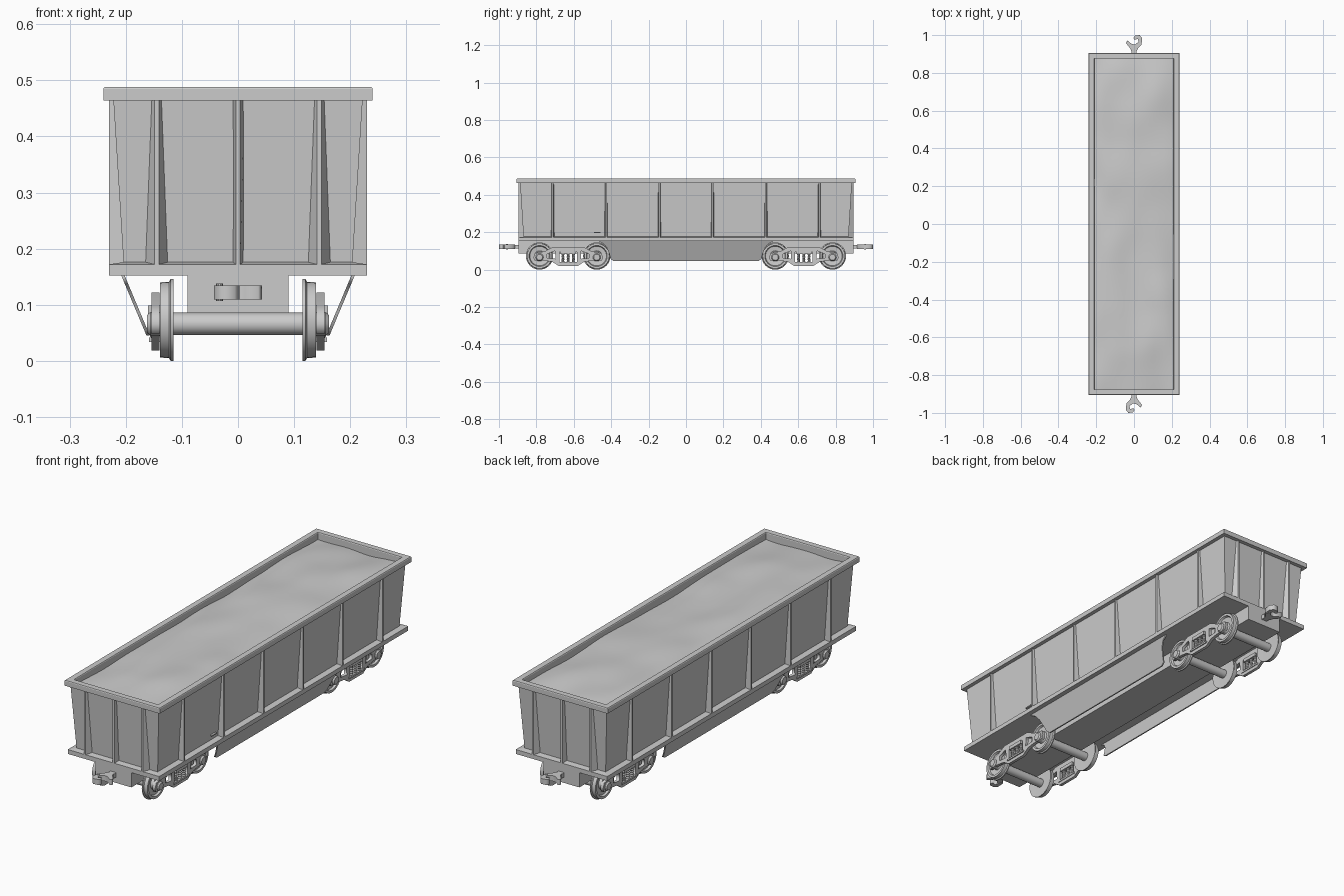
import bpy, bmesh, math
from mathutils import Vector, Matrix, noise

cube = bpy.data.objects.get("Cube")
if cube:
    bpy.data.objects.remove(cube)

SIDEWAYS = Matrix.Rotation(math.pi / 2, 4, 'Z') @ Matrix.Rotation(math.pi / 2, 4, 'X')


def add(name, bm, smooth=False):
    bmesh.ops.recalc_face_normals(bm, faces=bm.faces)
    mesh = bpy.data.meshes.new(name)
    bm.to_mesh(mesh)
    bm.free()
    obj = bpy.data.objects.new(name, mesh)
    bpy.context.collection.objects.link(obj)
    if smooth:
        bpy.ops.object.select_all(action='DESELECT')
        obj.select_set(True)
        bpy.context.view_layer.objects.active = obj
        bpy.ops.object.shade_smooth_by_angle(angle=math.radians(35))
    return obj


def box(name, centre, size):
    bm = bmesh.new()
    bmesh.ops.create_cube(bm, size=1, matrix=Matrix.Translation(centre) @ Matrix.Diagonal((*size, 1)))
    return add(name, bm)


def loft(name, rings):
    """Skin closed rings of equal length and cap both ends."""
    bm = bmesh.new()
    rows = [[bm.verts.new(p) for p in ring] for ring in rings]
    for a, b in zip(rows, rows[1:]):
        for i in range(len(a)):
            j = (i + 1) % len(a)
            bm.faces.new((a[i], a[j], b[j], b[i]))
    bm.faces.new(rows[0])
    bm.faces.new(rows[-1])
    return add(name, bm)


def lathe(name, profile, matrix, steps=32):
    """Spin (radius, height) points around the local z axis."""
    bm = bmesh.new()
    verts = [bm.verts.new((r, 0, h)) for r, h in profile]
    edges = [bm.edges.new(pair) for pair in zip(verts, verts[1:])]
    bmesh.ops.spin(bm, geom=verts + edges, cent=(0, 0, 0), axis=(0, 0, 1),
                   angle=math.tau, steps=steps)
    bmesh.ops.remove_doubles(bm, verts=bm.verts, dist=0.00005)
    bm.transform(matrix)
    return add(name, bm, True)


def plate(name, loops, thickness, matrix):
    """Flat outline with optional holes, given thickness."""
    curve = bpy.data.curves.new(name, 'CURVE')
    curve.dimensions, curve.fill_mode, curve.extrude = '2D', 'BOTH', thickness / 2
    for pts in loops:
        spline = curve.splines.new('POLY')
        spline.points.add(len(pts) - 1)
        for point, (u, v) in zip(spline.points, pts):
            point.co = (u, v, 0, 1)
        spline.use_cyclic_u = True
    source = bpy.data.objects.new(name + "_outline", curve)
    mesh = bpy.data.meshes.new_from_object(source)
    bpy.data.objects.remove(source)
    bm = bmesh.new()
    bm.from_mesh(mesh)
    bpy.data.meshes.remove(mesh)
    bmesh.ops.remove_doubles(bm, verts=bm.verts, dist=0.00005)
    bm.transform(matrix)
    return add(name, bm)


def mirrored(half):
    return half + [(-u, v) for u, v in reversed(half)]


def rect_ring(hx, hy, z):
    return [(-hx, -hy, z), (hx, -hy, z), (hx, hy, z), (-hx, hy, z)]


# Tapered hopper body with bottom ledge and top rim
loft("wagon_body", [rect_ring(*r) for r in (
    (.23, .895, .152), (.23, .895, .172), (.204, .869, .176), (.222, .887, .464),
    (.24, .905, .464), (.24, .905, .485), (.238, .903, .488), (.212, .877, .488),
    (.21, .875, .485), (.21, .875, .43))])


# Wall ribs: narrow vertical outer strip on a tapering base
def rib(name, turn, along, outer, top_half, bottom_half):
    rings = []
    for z, inset, half in ((.17, .03, bottom_half), (.466, .012, top_half)):
        ring = [(-half, inset), (-.004, 0), (.004, 0), (half, inset)]
        rings.append([turn @ Vector((along + u, -outer + v, z)) for u, v in ring])
    loft(name, rings)


for k in range(4):
    turn = Matrix.Rotation(k * math.pi / 2, 3, 'Z')
    if k % 2:
        for i in range(6):
            rib("side_rib", turn, (i - 2.5) * .285, .23, .006, .009)
    else:
        for x in (-.145, 0, .145):
            rib("end_rib", turn, x, .895, .011, .022 if x else .01)

# Uneven heaped load
bm = bmesh.new()
bmesh.ops.create_grid(bm, x_segments=16, y_segments=60, size=1)
for v in bm.verts:
    u, w = v.co.x, v.co.y
    lump = noise.noise(Vector((u * 1.6, w * 4, .7)))
    crown = .014 * (1 - u ** 4) * (1 - w ** 8)
    v.co = (u * .21, w * .875, min(.482, .457 + crown + .011 * lump))
add("load", bm, True)

# Centre sill and sloping side skirts
box("centre_sill", (0, 0, .119), (.18, 1.79, .068))
skirt = mirrored([(.385, .045), (.402, .055), (.41, .085), (.422, .115), (.44, .138), (.47, .154)])
for s in (-1, 1):
    obj = plate("side_skirt", [skirt], .006, SIDEWAYS)
    for v in obj.data.vertices:
        v.co.x += s * (.16 + (v.co.z - .045) * .42)
box("side_handle", (.208, -.475, .198), (.012, .035, .005))

# Bogies
WHEEL = [(0, .117), (.03, .117), (.073, .115), (.073, .12), (.068, .123), (.067, .139),
         (.056, .139), (.052, .13), (.028, .127), (.024, .138), (0, .138)]
CAP = [(0, .138), (.021, .138), (.021, .156), (.016, .162), (0, .162)]
FRAME = mirrored([(.05, .019), (.085, .042), (.13, .048), (.18, .048), (.186, .066),
                  (.178, .088), (.125, .098), (.08, .122)])
WINDOW = mirrored([(.046, .04), (.046, .095)])
SLOT = [(.068, .058), (.07, .1), (.112, .084), (.112, .062)]

for bogie_y in (-.63, .63):
    for axle_y in (bogie_y - .153, bogie_y + .153):
        lathe("axle", [(0, -.12), (.02, -.12), (.02, .12), (0, .12)],
              Matrix.Translation((0, axle_y, .066)) @ Matrix.Rotation(math.pi / 2, 4, 'Y'), 16)
        for s in (-1, 1):
            place = Matrix.Translation((0, axle_y, .073)) @ Matrix.Rotation(s * math.pi / 2, 4, 'Y')
            lathe("wheel", WHEEL, place)
            lathe("axle_box", CAP, Matrix.Translation((0, 0, -.007)) @ place, 12)
    for s in (-1, 1):
        holes = [WINDOW, SLOT, [(-u, v) for u, v in SLOT]]
        plate("bogie_frame", [FRAME] + holes, .014,
              Matrix.Translation((s * .147, bogie_y, 0)) @ SIDEWAYS)
        box("spring_seat", (s * .148, bogie_y, .038), (.022, .11, .008))
        box("bolster_end", (s * .148, bogie_y, .091), (.024, .08, .016))
        for dy in (-.028, 0, .028):
            coils = [(0, .04)]
            for i in range(5):
                coils += [(.006, .04 + i * .009), (.009, .0445 + i * .009)]
            coils += [(.006, .085), (0, .085)]
            lathe("spring", coils, Matrix.Translation((s * .148, bogie_y + dy, 0)), 10)

# Couplers: hooked knuckle, guard horn, shank and pivot pin
HEAD = [(-.014, .915), (.014, .915), (.022, .932), (.04, .95), (.043, .985), (.03, 1),
        (.006, .998), (-.003, .985), (.004, .975), (.02, .98), (.024, .965), (.006, .95),
        (-.012, .953), (-.036, .972), (-.043, .958), (-.02, .93)]
for angle in (0, math.pi):
    turn = Matrix.Rotation(angle, 4, 'Z')
    plate("coupler_head", [HEAD], .025, turn @ Matrix.Translation((0, 0, .122)))
    box("coupler_shank", turn @ Vector((0, .905, .122)), (.028, .04, .02))
    lathe("coupler_pin", [(0, .107), (.006, .107), (.006, .138), (0, .138)],
          turn @ Matrix.Translation((.033, .957, 0)), 10)
